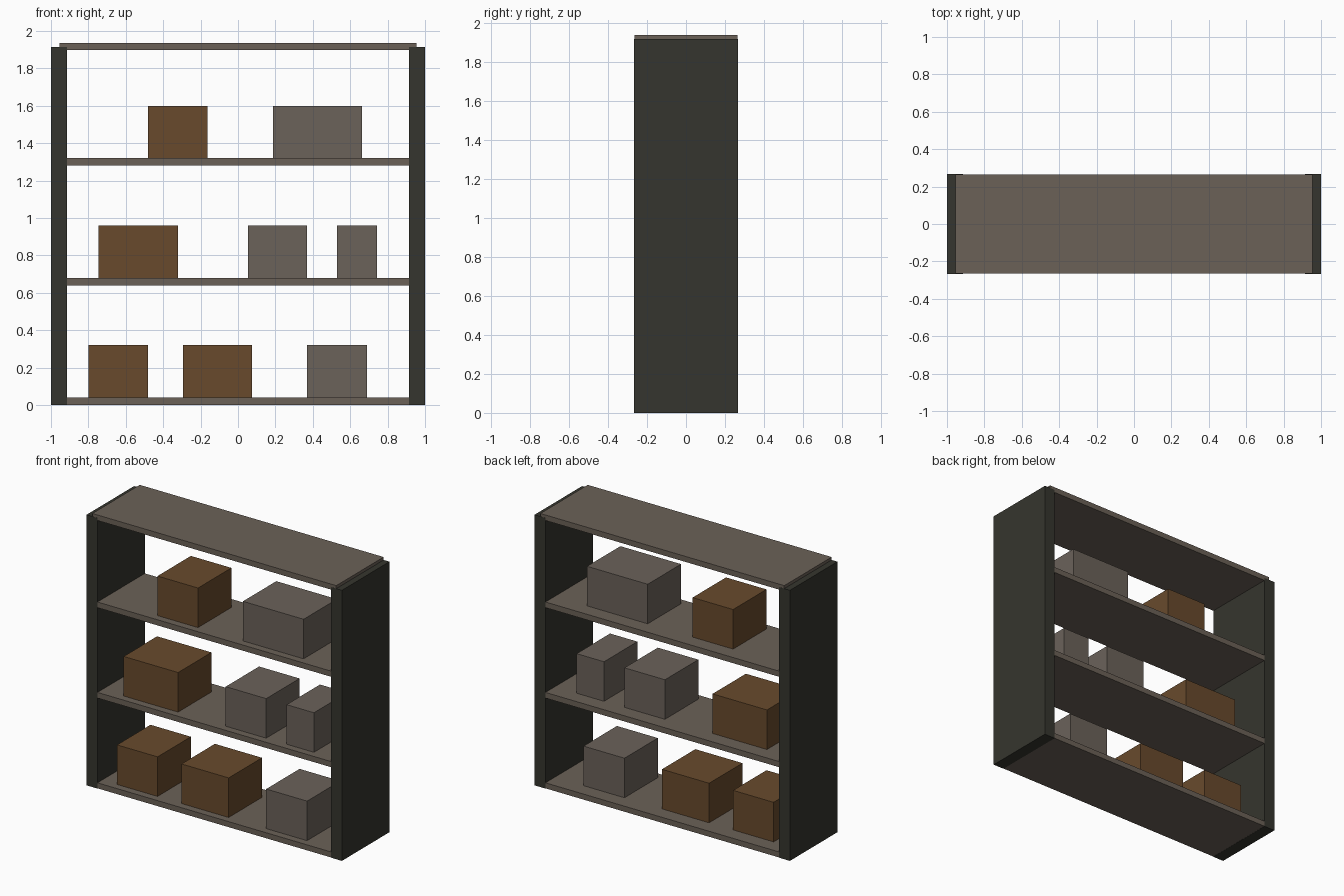
import bpy
import bmesh

if "Cube" in bpy.data.objects:
    bpy.data.objects.remove(bpy.data.objects["Cube"])


def srgb(r, g, b):
    """8-bit display colour to linear RGBA."""
    lin = [(c / 255 / 12.92) if c <= 10 else ((c / 255 + 0.055) / 1.055) ** 2.4 for c in (r, g, b)]
    return (*lin, 1.0)


def material(name, rgb):
    mat = bpy.data.materials.new(name)
    mat.diffuse_color = srgb(*rgb)
    mat.use_nodes = True
    mat.node_tree.nodes["Principled BSDF"].inputs["Base Color"].default_value = mat.diffuse_color
    return mat


dark_panel = material("dark panel", (53, 53, 46))
shelf_wood = material("taupe shelf", (107, 97, 87))
brown_card = material("brown card", (104, 74, 44))
grey_card = material("grey card", (107, 98, 90))


def block(name, x, y, z, mat):
    """Flat-sided box from (min, max) pairs on each axis."""
    bm = bmesh.new()
    bmesh.ops.create_cube(bm, size=1)
    for v in bm.verts:
        v.co = [span[0] if c < 0 else span[1] for c, span in zip(v.co, (x, y, z))]
    mesh = bpy.data.meshes.new(name)
    bm.to_mesh(mesh)
    bm.free()
    mesh.materials.append(mat)
    obj = bpy.data.objects.new(name, mesh)
    bpy.context.collection.objects.link(obj)
    return obj


DEPTH = (-0.266, 0.266)

# Upright side panels
block("side_panel_left", (-1, -0.915), DEPTH, (0, 1.915), dark_panel)
block("side_panel_right", (0.915, 1), DEPTH, (0, 1.915), dark_panel)

# Shelves housed halfway into the panels, a hair shallower so faces stay clean
SHELF_DEPTH = (DEPTH[0] + 0.001, DEPTH[1] - 0.001)
for name, base in (("bottom_shelf", 0.001), ("lower_shelf", 0.64),
                   ("upper_shelf", 1.28), ("top_board", 1.897)):
    block(name, (-0.955, 0.955), SHELF_DEPTH, (base, round(base, 2) + 0.04 if base < 1.8 else 1.936),
          shelf_wood)

# Storage boxes: (resting height, left, right, colour)
boxes = [
    (0.04, -0.798, -0.481, brown_card),
    (0.04, -0.293, 0.076, brown_card),
    (0.04, 0.370, 0.690, grey_card),
    (0.68, -0.746, -0.320, brown_card),
    (0.68, 0.053, 0.370, grey_card),
    (0.68, 0.530, 0.744, grey_card),
    (1.32, -0.481, -0.164, brown_card),
    (1.32, 0.188, 0.663, grey_card),
]
for i, (base, left, right, mat) in enumerate(boxes, 1):
    block(f"storage_box_{i}", (left, right), (-0.213, 0.16), (base, base + 0.28), mat)
